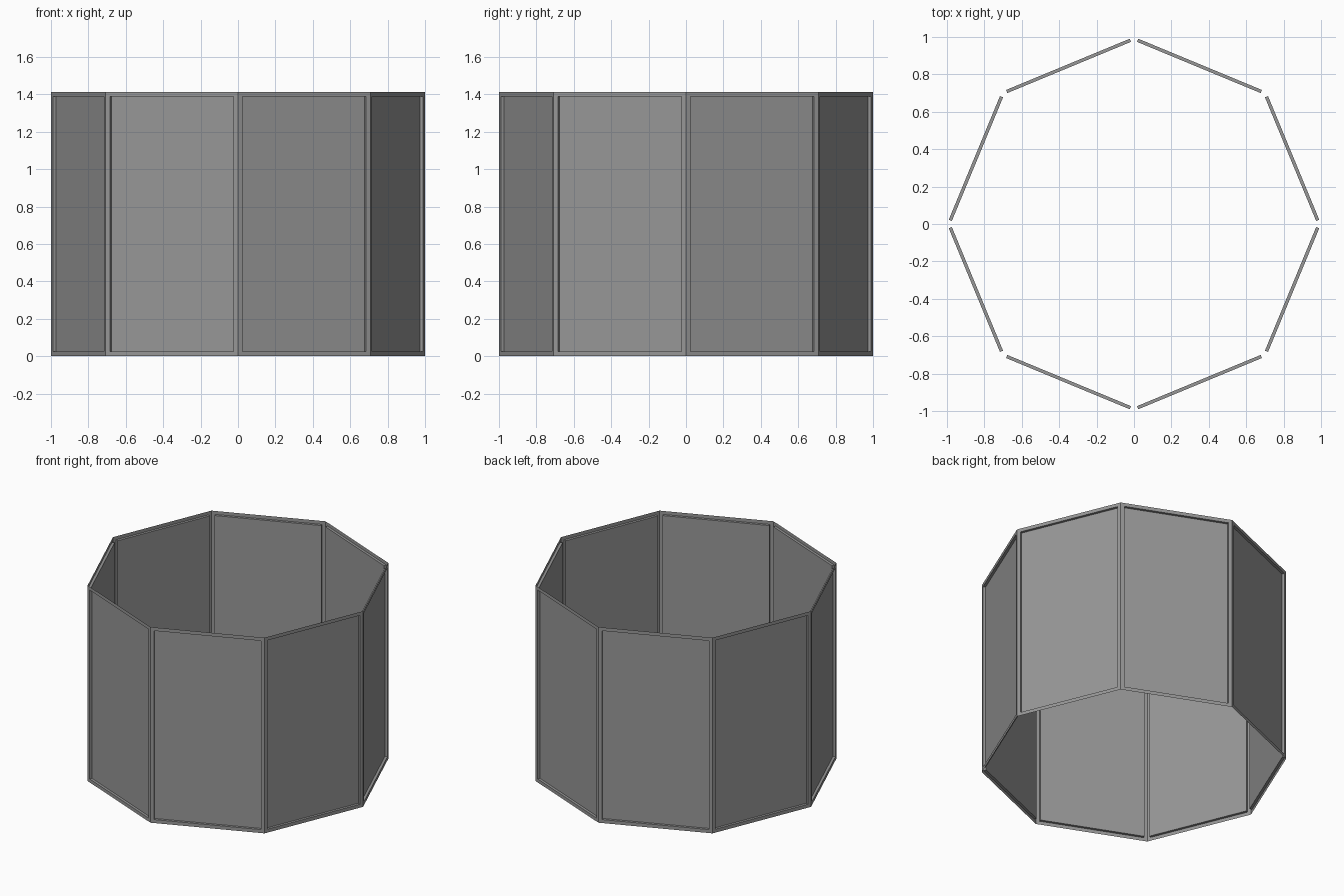
import bpy
import bmesh

old = bpy.data.objects.get("Cube")
if old:
    bpy.data.objects.remove(old, do_unlink=True)

HEIGHT = 1.414
FRAME = 0.025    # width of the border around each panel
RECESS = 0.018   # how far each panel is sunk inwards

# Single grey material
grey = bpy.data.materials.new("mid_grey")
grey.use_nodes = True
colour = (0.31, 0.31, 0.31, 1)
grey.diffuse_color = colour
grey.node_tree.nodes["Principled BSDF"].inputs["Base Color"].default_value = colour

# Open eight-sided wall, one thin sheet with corners on the axes
bpy.ops.mesh.primitive_cylinder_add(
    vertices=8, radius=1, depth=HEIGHT, end_fill_type='NOTHING',
    location=(0, 0, HEIGHT / 2))
wall = bpy.context.object
wall.name = "octagonal_panel_wall"
wall.data.materials.append(grey)

# Sunken panel in every side
bm = bmesh.new()
bm.from_mesh(wall.data)
for face in bm.faces:
    face.normal_update()
    if face.normal.dot(face.calc_center_median()) < 0:
        face.normal_flip()
panels = list(bm.faces)
bmesh.ops.inset_individual(bm, faces=panels, thickness=FRAME,
                           depth=0, use_even_offset=True)
for face in panels:
    face.normal_update()
    inward = -face.normal * RECESS
    # Separate the panel from its border by a straight step
    step = bmesh.ops.extrude_discrete_faces(bm, faces=[face])["faces"][0]
    bmesh.ops.translate(bm, verts=step.verts, vec=inward)
bm.to_mesh(wall.data)
bm.free()
bpy.ops.object.shade_flat()
